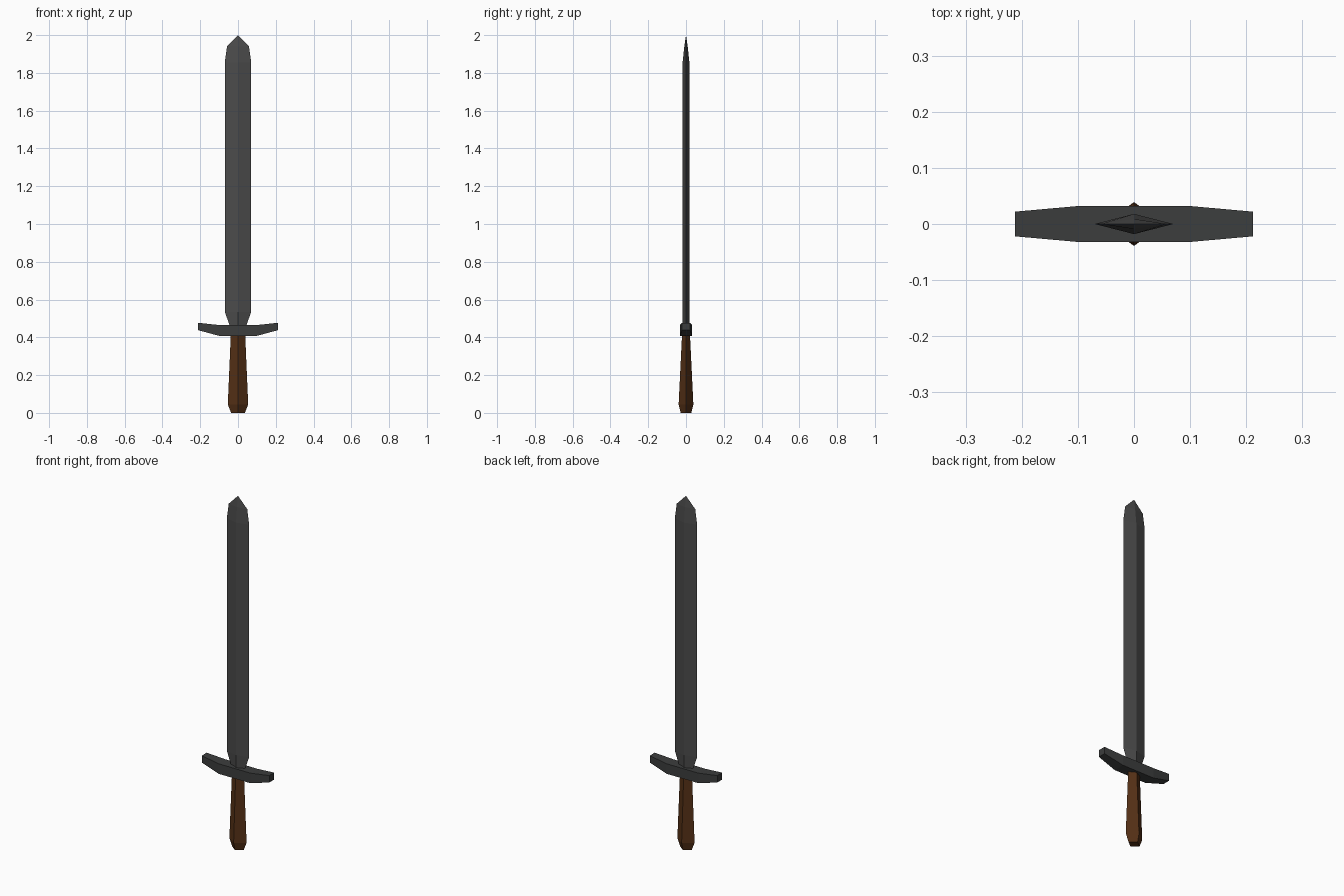
import bpy

if "Cube" in bpy.data.objects:
    bpy.data.objects.remove(bpy.data.objects["Cube"])


def material(name, rgb):
    m = bpy.data.materials.new(name)
    m.diffuse_color = (*rgb, 1)
    m.use_nodes = True
    m.node_tree.nodes["Principled BSDF"].inputs["Base Color"].default_value = m.diffuse_color
    return m


def add_object(name, verts, faces, mat):
    mesh = bpy.data.meshes.new(name)
    mesh.from_pydata(verts, [], faces)
    mesh.materials.append(mat)
    obj = bpy.data.objects.new(name, mesh)
    bpy.context.collection.objects.link(obj)
    return obj


def loft(name, rings, mat, closed_end=True):
    """Join four-sided rings into a solid with flat faces and capped ends."""
    verts = [v for ring in rings for v in ring]
    n = len(rings)
    faces = [(3, 2, 1, 0)]
    for r in range(n - 1):
        for i in range(4):
            a, b = r * 4 + i, r * 4 + (i + 1) % 4
            faces.append((a, b, b + 4, a + 4))
    if closed_end:
        faces.append(tuple((n - 1) * 4 + i for i in range(4)))
    else:
        # gather the last ring into a point
        tip = len(verts)
        x, y, z = (sum(v[k] for v in rings[-1]) / 4 for k in range(3))
        verts.append((x, y, 2.0))
        faces += [((n - 1) * 4 + i, (n - 1) * 4 + (i + 1) % 4, tip) for i in range(4)]
    return add_object(name, verts, faces, mat)


def diamond(z, hx, hy):
    return [(hx, 0, z), (0, hy, z), (-hx, 0, z), (0, -hy, z)]


def section(x, hy, z0, z1):
    return [(x, -hy, z0), (x, hy, z0), (x, hy, z1), (x, -hy, z1)]


steel = material("dark_steel", (0.07, 0.07, 0.07))
iron = material("dark_iron", (0.045, 0.047, 0.047))
wood = material("brown_wood", (0.09, 0.03, 0.008))

# Blade: diamond section, narrowed at the base, pointed tip
loft("blade", [diamond(0.44, 0.036, 0.018), diamond(0.535, 0.07, 0.018),
               diamond(1.855, 0.07, 0.018), diamond(1.94, 0.058, 0.009)],
     steel, closed_end=False)

# Crossguard: bar with upswept, tapered arms
half = [(0.10, 0.032, 0.408, 0.465), (0.212, 0.022, 0.438, 0.477)]
loft("crossguard", [section(-x, *r) for x, *r in reversed(half)]
     + [section(x, *r) for x, *r in half], iron)

# Handle: diamond grip flaring toward a bevelled end
loft("handle", [diamond(0.0, 0.036, 0.028), diamond(0.045, 0.054, 0.039),
                diamond(0.415, 0.038, 0.021)], wood)
